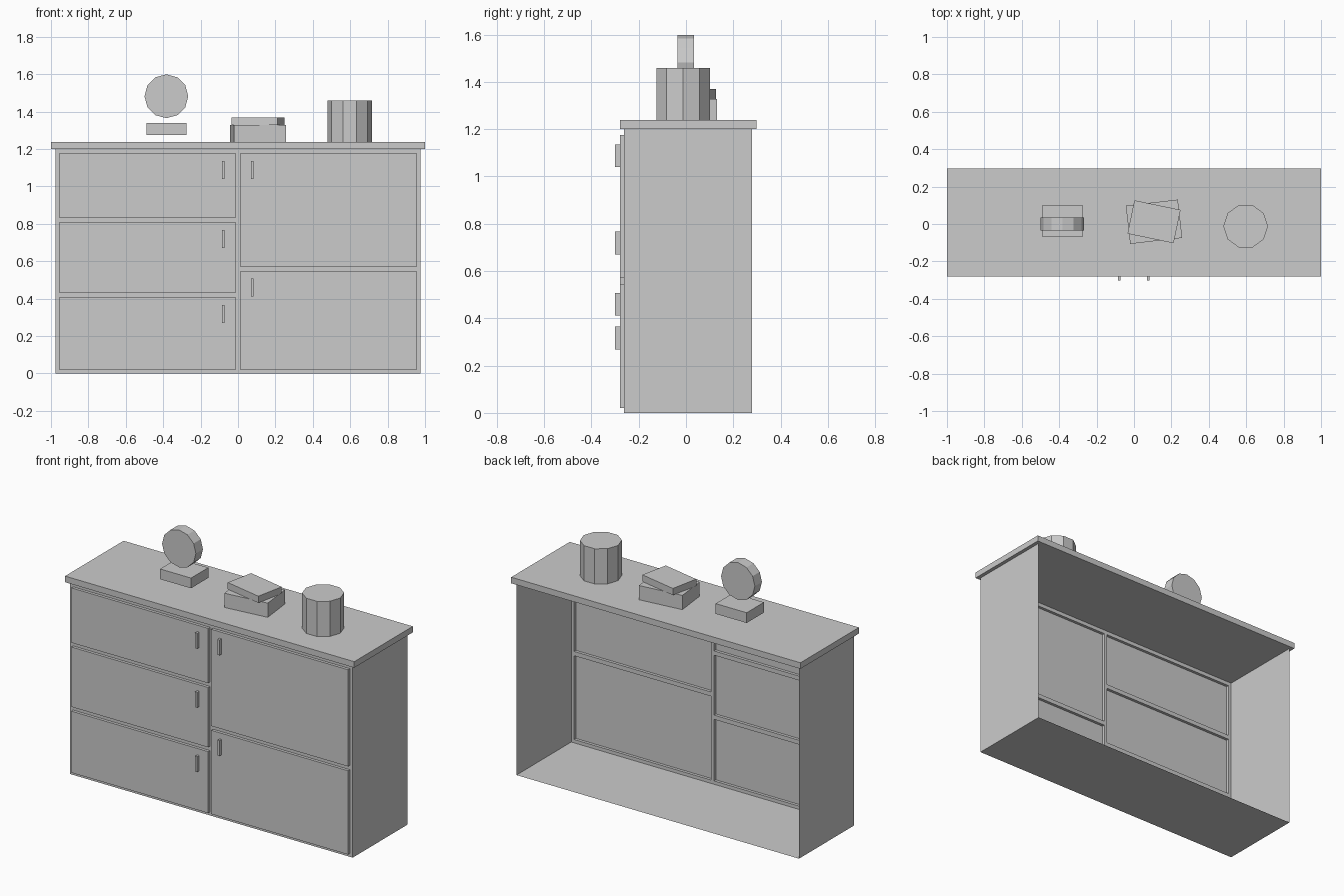
import bpy, bmesh, math
from mathutils import Matrix

if "Cube" in bpy.data.objects:
    bpy.data.objects.remove(bpy.data.objects["Cube"])

grey = bpy.data.materials.new("plain_grey")
grey.diffuse_color = (0.6, 0.6, 0.6, 1)
grey.use_nodes = True
grey.node_tree.nodes["Principled BSDF"].inputs["Base Color"].default_value = grey.diffuse_color


def finish(bm, name):
    mesh = bpy.data.meshes.new(name)
    bm.to_mesh(mesh)
    bm.free()
    mesh.materials.append(grey)
    obj = bpy.data.objects.new(name, mesh)
    bpy.context.collection.objects.link(obj)
    return obj


def box(name, x, y, z, turn=0):
    """Box from (min, max) ranges, turned about its own vertical axis."""
    bm = bmesh.new()
    bmesh.ops.create_cube(bm, size=1)
    size = [r[1] - r[0] for r in (x, y, z)]
    bmesh.ops.scale(bm, vec=size, verts=bm.verts)
    obj = finish(bm, name)
    obj.location = [(r[0] + r[1]) / 2 for r in (x, y, z)]
    obj.rotation_euler.z = math.radians(turn)
    return obj


def prism(name, sides, radius, depth, centre, tilt=0):
    bm = bmesh.new()
    # start angle puts a corner on the +x axis
    bmesh.ops.create_cone(bm, cap_ends=True, segments=sides, radius1=radius,
                          radius2=radius, depth=depth,
                          matrix=Matrix.Rotation(math.pi / 2, 4, 'Z'))
    obj = finish(bm, name)
    obj.location = centre
    obj.rotation_euler.x = math.radians(tilt)
    return obj


# Cabinet shell: thin sheet sides and floor, open at the back
W, H, FRONT, BACK, FACE = 0.977, 1.2, -0.262, 0.279, -0.28
bm = bmesh.new()


def quad(*pts):
    bm.faces.new([bm.verts.new(p) for p in pts])


quad((-W, FRONT, 0), (-W, BACK, 0), (W, BACK, 0), (W, FRONT, 0))
quad((W, FRONT, 0), (W, BACK, 0), (W, BACK, H), (W, FRONT, H))
quad((-W, BACK, 0), (-W, FRONT, 0), (-W, FRONT, H), (-W, BACK, H))


# Front cells: a flat border around a panel pushed forward
def rect(x0, x1, z0, z1, y):
    return [(x0, y, z0), (x1, y, z0), (x1, y, z1), (x0, y, z1)]


def cell(xs, zs):
    gaps = [0.021 if z == 0 else 0.024 if z == H else 0.0135 for z in zs]
    sides = [0.0107 if x == 0 else 0.02 for x in xs]
    inner = (xs[0] + sides[0], xs[1] - sides[1], zs[0] + gaps[0], zs[1] - gaps[1])
    outer = rect(*xs, *zs, FRONT)
    base = rect(*inner, FRONT)
    face = rect(*inner, FACE)
    for i in range(4):
        j = (i + 1) % 4
        quad(outer[i], outer[j], base[j], base[i])
        quad(base[i], base[j], face[j], face[i])
    quad(*face)


columns = [((-W, 0), (0, 0.419, 0.82, H)), ((0, W), (0, 0.558, H))]
for xs, rows in columns:
    for zs in zip(rows, rows[1:]):
        cell(xs, zs)
bmesh.ops.remove_doubles(bm, verts=bm.verts, dist=0.0005)
finish(bm, "cabinet")

# Worktop
TOP = 1.238
box("worktop", (-1, 1), (-0.28, 0.298), (H, TOP))

# Handles
for x, heights in ((-0.079, (0.317, 0.719, 1.088)), (0.076, (0.459, 1.088))):
    for z in heights:
        box("handle", (x - 0.007, x + 0.007), (-0.301, FACE), (z - 0.048, z + 0.048))

# Stack of two books
cx, cy = 0.107, 0.012
box("lower_book", (cx - 0.14, cx + 0.14), (cy - 0.103, cy + 0.103), (TOP, 1.327), 6.6)
box("upper_book", (cx - 0.126, cx + 0.126), (cy - 0.091, cy + 0.091), (1.327, 1.369), -11.7)

# Pot
prism("pot", 10, 0.119, 0.22, (0.597, -0.012, TOP + 0.11))

# Round ornament hovering over its block
prism("ornament_disc", 12, 0.117, 0.07, (-0.383, -0.001, 1.482), 90)
box("ornament_block", (-0.49, -0.276), (-0.07, 0.101), (1.275, 1.339))
